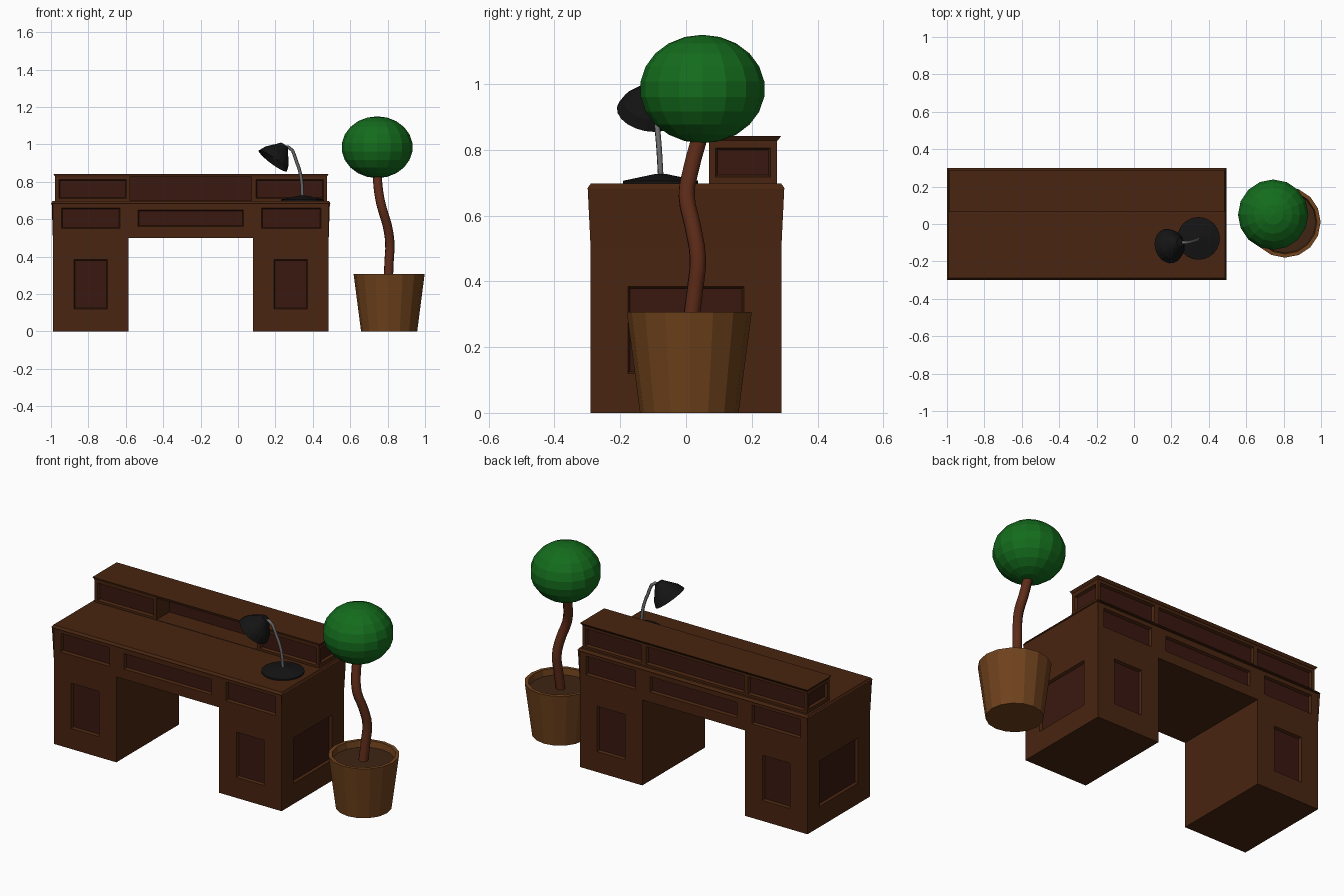
import bpy, bmesh
from math import cos, sin, pi
from mathutils import Vector

if "Cube" in bpy.data.objects:
    bpy.data.objects.remove(bpy.data.objects["Cube"])


def material(name, rgb):
    m = bpy.data.materials.new(name)
    m.diffuse_color = (*rgb, 1)
    m.use_nodes = True
    m.node_tree.nodes["Principled BSDF"].inputs["Base Color"].default_value = m.diffuse_color
    return m


WOOD = material("wood", (0.065, 0.018, 0.005))
PANEL = material("panel_wood", (0.042, 0.009, 0.005))
BLACK = material("black", (0.007, 0.007, 0.007))
METAL = material("metal", (0.15, 0.15, 0.15))
BULB = material("bulb_yellow", (0.8, 0.6, 0.1))
CLAY = material("clay", (0.16, 0.055, 0.012))
SOIL = material("soil", (0.05, 0.018, 0.007))
BARK = material("bark", (0.11, 0.024, 0.009))
LEAF = material("leaf", (0.007, 0.15, 0.012))


def finish(bm, name, *mats):
    me = bpy.data.meshes.new(name)
    bm.to_mesh(me)
    bm.free()
    for m in mats:
        me.materials.append(m)
    ob = bpy.data.objects.new(name, me)
    bpy.context.collection.objects.link(ob)
    return ob


def quad(bm, pts, hint, mat=0):
    """Quad whose normal is turned towards hint."""
    f = bm.faces.new([bm.verts.new(p) for p in pts])
    f.normal_update()
    if f.normal.dot(Vector(hint)) < 0:
        f.normal_flip()
    f.material_index = mat


def panel_face(bm, axis, sign, pos, outer, inner, depth=0.015, bevel=0.006):
    """Flat frame (u0,u1,z0,z1) around a recessed, coloured panel."""
    def pt(u, v, d):
        w = pos - sign * d
        return Vector((w, u, v) if axis == "x" else (u, w, v))

    def ring(r, d):
        u0, u1, v0, v1 = r
        return [pt(u0, v0, d), pt(u1, v0, d), pt(u1, v1, d), pt(u0, v1, d)]

    u0, u1, v0, v1 = inner
    out = pt(0, 0, -1) - pt(0, 0, 0)
    a, b = ring(outer, 0), ring(inner, 0)
    c = ring((u0 + bevel, u1 - bevel, v0 + bevel, v1 - bevel), depth)
    mid = sum(b + c, Vector()) / 8
    for i in range(4):
        j = (i + 1) % 4
        quad(bm, (a[i], a[j], b[j], b[i]), out)
        quad(bm, (b[i], b[j], c[j], c[i]), mid - (b[i] + c[j]) / 2)
    quad(bm, c, out, 1)


def tapered_slab(name, low, high, z0, z1, mat):
    """Slab between two (x0,x1,y0,y1) rectangles."""
    bm = bmesh.new()
    rings = []
    for (x0, x1, y0, y1), z in ((low, z0), (high, z1)):
        rings.append([bm.verts.new(p) for p in
                      ((x0, y0, z), (x1, y0, z), (x1, y1, z), (x0, y1, z))])
    a, b = rings
    bm.faces.new(a[::-1])
    bm.faces.new(b)
    for i in range(4):
        j = (i + 1) % 4
        bm.faces.new((a[i], a[j], b[j], b[i]))
    return finish(bm, name, mat)


def lathe(name, profile, sides, mats, slots=None):
    """Revolve (radius, z) points about z; zero radii become poles."""
    bm = bmesh.new()
    rings = []
    for r, z in profile:
        n = sides if r else 1
        rings.append([bm.verts.new((r * cos(2 * pi * k / sides), r * sin(2 * pi * k / sides), z))
                      for k in range(n)])
    for s, (a, b) in enumerate(zip(rings, rings[1:])):
        for k in range(sides):
            vs = []
            for v in (a[k % len(a)], a[(k + 1) % len(a)], b[(k + 1) % len(b)], b[k % len(b)]):
                if v not in vs:
                    vs.append(v)
            bm.faces.new(vs).material_index = slots[s] if slots else 0
    return finish(bm, name, *mats)


def tube(name, pts, radius, mat, res=1):
    cu = bpy.data.curves.new(name, "CURVE")
    cu.dimensions = "3D"
    cu.bevel_depth, cu.bevel_resolution, cu.resolution_u = radius, res, 3
    cu.use_fill_caps = True
    sp = cu.splines.new("BEZIER")
    sp.bezier_points.add(len(pts) - 1)
    for bp, p in zip(sp.bezier_points, pts):
        bp.co = p
        bp.handle_left_type = bp.handle_right_type = "AUTO"
    cu.materials.append(mat)
    ob = bpy.data.objects.new(name, cu)
    bpy.context.collection.objects.link(ob)
    bpy.ops.object.select_all(action="DESELECT")
    ob.select_set(True)
    bpy.context.view_layer.objects.active = ob
    bpy.ops.object.convert(target="MESH")


# Desk body: two pedestals bridged by a drawer row
XL, XA, XB, XR, Y, ZK, ZT = -0.99, -0.585, 0.08, 0.485, 0.29, 0.5, 0.683
bm = bmesh.new()
for s in (-1, 1):
    for x0, x1, p0, p1, z0, z1 in ((XL, XA, -0.945, -0.63, 0.55, 0.66),
                                   (XA, XB, -0.535, 0.03, 0.56, 0.65),
                                   (XB, XR, 0.125, 0.445, 0.55, 0.66)):
        panel_face(bm, "y", s, s * Y, (x0, x1, ZK, ZT), (p0, p1, z0, z1))
    for x0, x1 in ((XL, XA), (XB, XR)):
        m = (x0 + x1) / 2
        panel_face(bm, "y", s, s * Y, (x0, x1, 0, ZK), (m - 0.09, m + 0.09, 0.12, 0.385))
    # ends, flaring slightly up to the top edge
    x = XR if s > 0 else XL
    panel_face(bm, "x", s, x, (-Y, Y, 0, ZK), (-0.177, 0.177, 0.12, 0.385))
    xt = x + s * 0.006
    quad(bm, ((x, -Y, ZK), (x, Y, ZK), (xt, 0.299, ZT), (xt, -0.299, ZT)), (s, 0, 0))
    for e in (-1, 1):
        quad(bm, ((x, e * Y, ZK), (xt, e * 0.299, ZT), (x, e * Y, ZT), (x, e * Y, ZK + 0.09)), (0, e, 0))
# undersides and kneehole walls
for x0, x1, z in ((XL, XA, 0), (XA, XB, ZK), (XB, XR, 0)):
    quad(bm, ((x0, -Y, z), (x1, -Y, z), (x1, Y, z), (x0, Y, z)), (0, 0, -1))
for x, s in ((XA, 1), (XB, -1)):
    quad(bm, ((x, -Y, 0), (x, Y, 0), (x, Y, ZK), (x, -Y, ZK)), (s, 0, 0))
finish(bm, "desk_body", WOOD, PANEL)
tapered_slab("desk_top", (-1.0, 0.495, -0.3, 0.3), (-0.992, 0.487, -0.29, 0.29), 0.683, 0.697, WOOD)

# Raised shelf unit along the back, open in the middle
HL, HR, F, B, Z0, Z1 = -0.978, 0.475, 0.07, 0.277, 0.697, 0.83
bm = bmesh.new()
for x0, x1, p0, p1 in ((HL, XA, -0.958, -0.595), (XB, HR, 0.095, 0.458)):
    for s, y in ((-1, F), (1, B)):
        panel_face(bm, "y", s, y, (x0, x1, Z0, Z1), (p0, p1, 0.71, 0.812))
mid = (-0.578, 0.073, 0.699, 0.826)
panel_face(bm, "y", -1, F, (XA, XB, Z0, Z1), mid, 0.12, 0)
panel_face(bm, "y", 1, B, (XA, XB, Z0, Z1), (-0.57, 0.065, 0.71, 0.812))
for s, x in ((-1, HL), (1, HR)):
    panel_face(bm, "x", s, x, (F, B, Z0, Z1), (0.09, 0.257, 0.718, 0.806))
finish(bm, "shelf_unit", WOOD, PANEL)
tapered_slab("shelf_top", (HL, HR, 0.069, 0.279), (-0.988, 0.485, 0.064, 0.289), 0.828, 0.842, WOOD)

# Desk lamp
base = lathe("lamp_base", [(0, 0), (0.114, 0), (0.114, 0.008), (0.02, 0.028), (0, 0.03)], 24, [BLACK])
base.location = (0.345, -0.077, 0.698)
tube("lamp_arm", [(0.345, -0.077, 0.72), (0.338, -0.083, 0.82), (0.312, -0.092, 0.91),
                  (0.27, -0.1, 0.985), (0.243, -0.1, 0.975)], 0.009, METAL)
axis = Vector((0.06, 0.018, 0.081)).normalized()
rim = Vector((0.186, -0.118, 0.912))
shade = lathe("lamp_shade", [(0, 0.085), (0.086, 0.002), (0.094, 0), (0.08, 0.035), (0.035, 0.09),
                             (0.024, 0.105), (0, 0.108)], 20, [BLACK])
bulb = lathe("lamp_bulb", [(0, 0), (0.018, 0.006), (0.024, 0.024), (0.015, 0.045), (0.01, 0.07), (0, 0.07)],
             12, [BULB])
for ob, off in ((shade, 0), (bulb, 0.012)):
    ob.location = rim + axis * off
    ob.rotation_euler = axis.to_track_quat("Z", "Y").to_euler()

# Potted tree
pot = lathe("plant_pot", [(0, 0), (0.15, 0), (0.19, 0.307), (0.17, 0.307), (0.165, 0.27), (0, 0.27)],
            16, [CLAY, SOIL], [0, 0, 0, 0, 1])
pot.location = (0.808, 0.01, 0)
tube("tree_trunk", [(0.803, 0.012, 0.26), (0.808, 0.028, 0.38), (0.812, 0.036, 0.47), (0.797, 0.02, 0.57),
                    (0.77, 0.002, 0.66), (0.753, 0.015, 0.74), (0.743, 0.045, 0.85)], 0.026, BARK, 2)
bm = bmesh.new()
bmesh.ops.create_uvsphere(bm, u_segments=16, v_segments=11, radius=1)
crown = finish(bm, "tree_crown", LEAF)
crown.location = (0.744, 0.05, 0.985)
crown.scale = (0.19, 0.19, 0.165)
